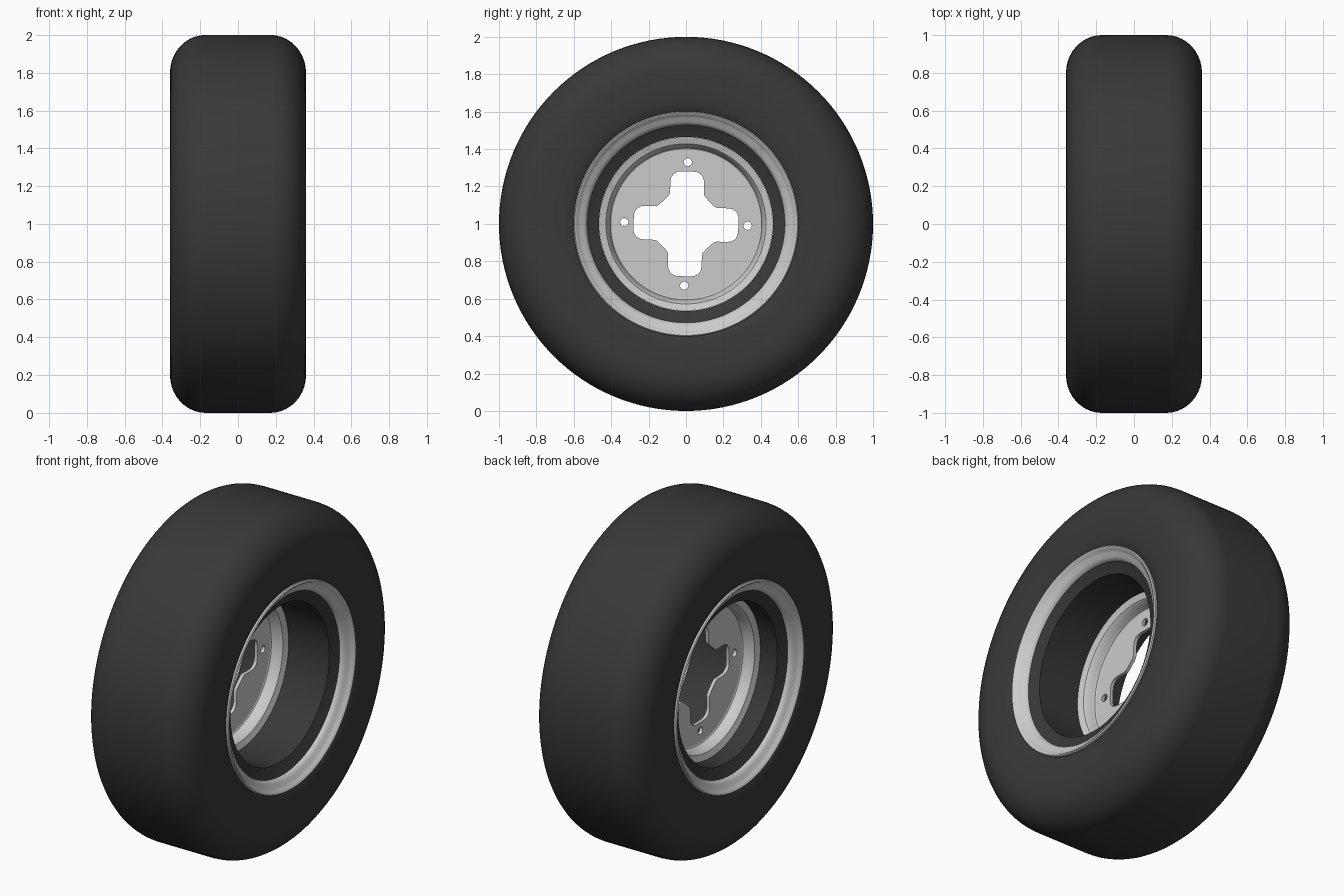
import bpy, bmesh, math
from mathutils import Matrix

if "Cube" in bpy.data.objects:
    bpy.data.objects.remove(bpy.data.objects["Cube"])

rubber = bpy.data.materials.new("rubber")
rubber.diffuse_color = (0.04, 0.04, 0.04, 1)
rubber.use_nodes = True
rubber.node_tree.nodes["Principled BSDF"].inputs["Base Color"].default_value = rubber.diffuse_color


def finish(ob, angle=35):
    bpy.ops.object.select_all(action='DESELECT')
    ob.select_set(True)
    bpy.context.view_layer.objects.active = ob
    bpy.ops.object.shade_smooth_by_angle(angle=math.radians(angle))


def lathe(name, profile, mat=None, steps=128):
    """Revolve a closed (x, radius) profile about the axle."""
    bm = bmesh.new()
    rings = []
    for i in range(steps):
        a = 2 * math.pi * i / steps
        rings.append([bm.verts.new((x, r * math.cos(a), 1 + r * math.sin(a)))
                      for x, r in profile])
    n = len(profile)
    for i in range(steps):
        p, q = rings[i], rings[(i + 1) % steps]
        for j in range(n):
            k = (j + 1) % n
            bm.faces.new((p[j], p[k], q[k], q[j]))
    bmesh.ops.recalc_face_normals(bm, faces=bm.faces)
    me = bpy.data.meshes.new(name)
    bm.to_mesh(me)
    bm.free()
    ob = bpy.data.objects.new(name, me)
    bpy.context.collection.objects.link(ob)
    if mat:
        me.materials.append(mat)
    finish(ob)
    return ob


# tyre with rounded shoulders and a dark inner barrel
half = [(0.275, 0.465), (0.30, 0.53), (0.335, 0.59), (0.348, 0.61), (0.356, 0.65), (0.36, 0.72)]
for i in range(11):
    a = math.pi / 2 * i / 10
    half.append((0.17 + 0.19 * math.cos(a), 0.80 + 0.20 * math.sin(a)))
lathe("tyre", half + [(-x, r) for x, r in reversed(half)], rubber)

# silver rim lip on each side
lip = [(0.298, 0.528), (0.312, 0.532), (0.325, 0.545), (0.333, 0.565), (0.345, 0.580),
       (0.356, 0.588), (0.359, 0.596), (0.354, 0.602), (0.340, 0.602), (0.325, 0.585),
       (0.305, 0.550)]
for side, s in (("right", 1), ("left", -1)):
    lathe(side + "_rim_lip", [(s * x, r) for x, r in lip])

# thick flange joining the hub plate to the barrel
c = -0.078
flange = [(0.010, 0.398), (0.014, 0.405), (0.035, 0.412), (0.060, 0.418),
          (0.074, 0.428), (0.086, 0.464)]
lathe("hub_flange", [(c + x, r) for x, r in flange] + [(c - x, r) for x, r in reversed(flange)])

# hub plate with a cross-shaped opening and four bolt holes
def circle(r, cx=0, cy=0, n=24):
    return [(cx + r * math.cos(2 * math.pi * i / n), cy + r * math.sin(2 * math.pi * i / n))
            for i in range(n)]


def turn(p, a):
    return (p[0] * math.cos(a) - p[1] * math.sin(a), p[0] * math.sin(a) + p[1] * math.cos(a))


arm = [(0.103, 0.142), (0.093, 0.155), (0.09, 0.17), (0.09, 0.225), (0.086, 0.247),
       (0.074, 0.266), (0.055, 0.277), (0.035, 0.28)]
arm += [(-x, y) for x, y in reversed(arm)]
tilt = math.radians(-1.7)
cross, loops = [], [circle(0.402, n=128)]
for k in range(4):
    a = tilt + k * math.pi / 2
    cross += [turn(p, a) for p in arm]
    loops.append(circle(0.022, *turn((0, 0.33), a)))
loops.append(cross)

cu = bpy.data.curves.new("hub_plate", 'CURVE')
cu.dimensions = '2D'
cu.fill_mode = 'BOTH'
cu.extrude = 0.01
for pts in loops:
    sp = cu.splines.new('POLY')
    sp.points.add(len(pts) - 1)
    for p, (x, y) in zip(sp.points, pts):
        p.co = (x, y, 0, 1)
    sp.use_cyclic_u = True
plate = bpy.data.objects.new("hub_plate", cu)
bpy.context.collection.objects.link(plate)
plate.matrix_world = Matrix(((0, 0, 1, c), (1, 0, 0, 0), (0, 1, 0, 1), (0, 0, 0, 1)))
bpy.ops.object.select_all(action='DESELECT')
plate.select_set(True)
bpy.context.view_layer.objects.active = plate
bpy.ops.object.convert(target='MESH')
finish(bpy.context.view_layer.objects.active)
